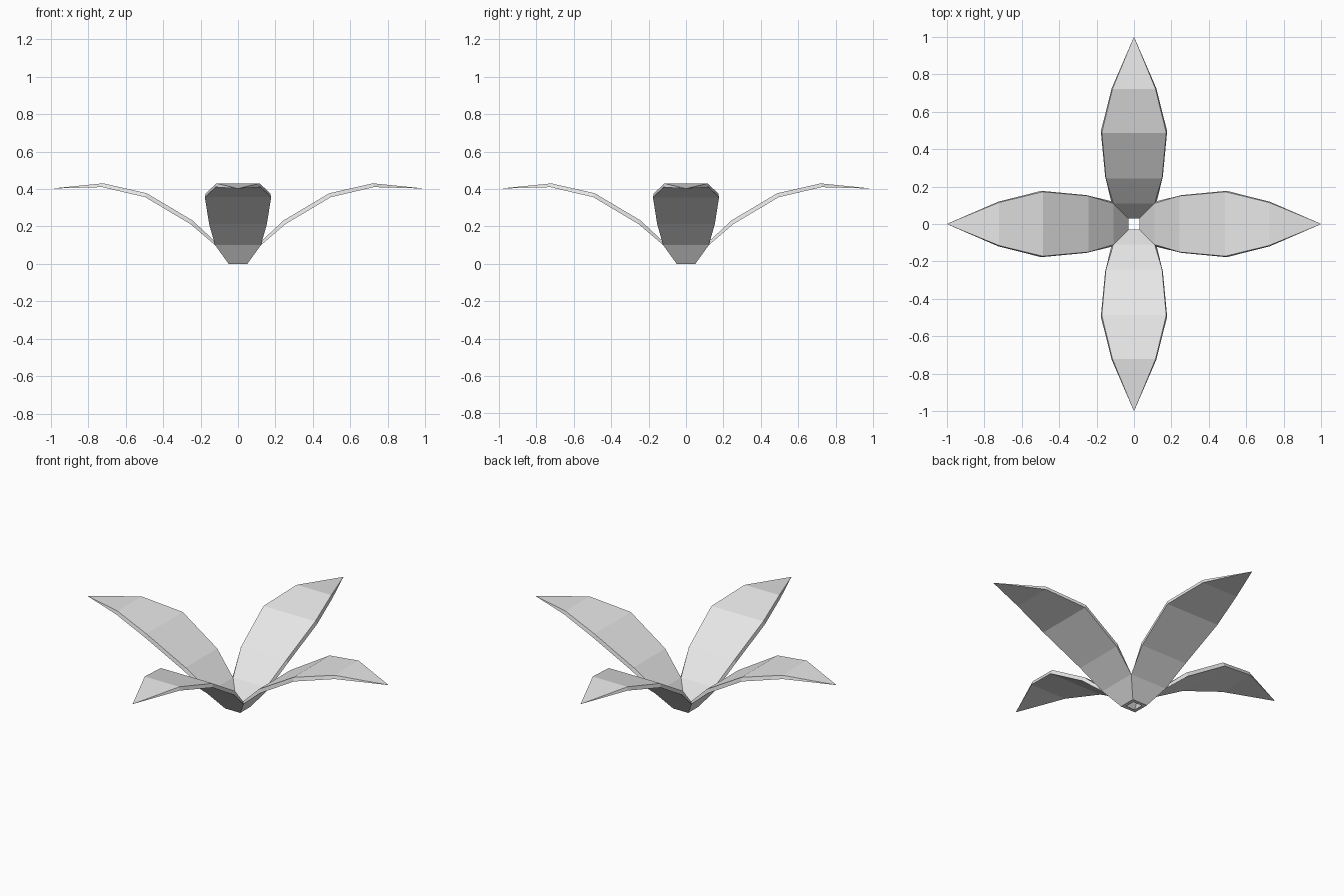
import bpy, bmesh, math

cube = bpy.data.objects.get("Cube")
if cube:
    bpy.data.objects.remove(cube, do_unlink=True)

# One plain pale grey for the whole plant
grey = bpy.data.materials.new("pale_grey")
grey.use_nodes = True
grey.diffuse_color = (0.8, 0.8, 0.8, 1)
grey.node_tree.nodes["Principled BSDF"].inputs["Base Color"].default_value = (0.8, 0.8, 0.8, 1)

# Petal stations from base to shoulder: (distance out, height, half width)
UPPER = [(0.03, 0.0, 0.03), (0.11, 0.108, 0.11), (0.243, 0.232, 0.15),
         (0.487, 0.377, 0.172), (0.72, 0.43, 0.115)]
LOWER = [(0.05, 0.0, 0.05), (0.122, 0.1, 0.122), (0.253, 0.212, 0.154),
         (0.495, 0.356, 0.177), (0.725, 0.41, 0.119)]
TIP = (1.0, 0.0, 0.402)


def petal_mesh():
    bm = bmesh.new()
    rings = []
    for (ru, zu, wu), (rl, zl, wl) in zip(UPPER, LOWER):
        corners = [(ru, wu, zu), (ru, -wu, zu), (rl, -wl, zl), (rl, wl, zl)]
        rings.append([bm.verts.new(c) for c in corners])
    tip = bm.verts.new(TIP)
    # Closed base; the first segment's sides are mitred against the neighbours
    bm.faces.new(rings[0])
    for i, (a, b) in enumerate(zip(rings, rings[1:])):
        for k in range(4):
            if i == 0 and k in (1, 3):
                continue
            n = (k + 1) % 4
            bm.faces.new((a[k], b[k], b[n], a[n]))
    # Pointed end
    for k in range(4):
        bm.faces.new((rings[-1][k], tip, rings[-1][(k + 1) % 4]))
    bmesh.ops.recalc_face_normals(bm, faces=bm.faces)
    # The upper skin must look upwards
    top = max(bm.faces, key=lambda f: f.calc_center_median().z)
    if top.normal.z < 0:
        bmesh.ops.reverse_faces(bm, faces=bm.faces)
    mesh = bpy.data.meshes.new("petal")
    bm.to_mesh(mesh)
    bm.free()
    mesh.materials.append(grey)
    return mesh


# Four equal petals around the open centre
shape = petal_mesh()
for i, side in enumerate(("left", "back", "right", "front")):
    petal = bpy.data.objects.new(side + "_petal", shape)
    petal.rotation_euler.z = i * math.pi / 2
    bpy.context.collection.objects.link(petal)
